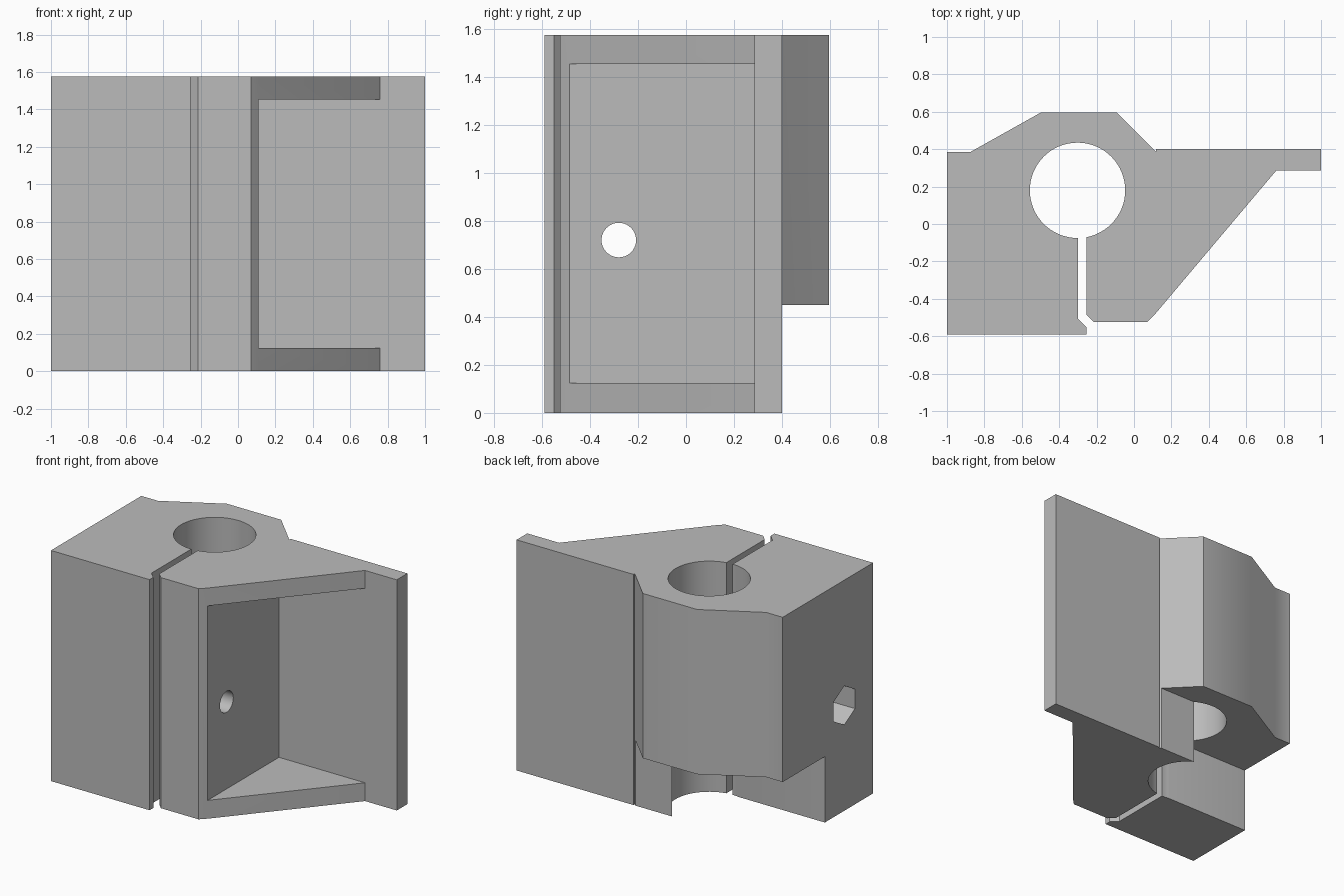
import bpy, bmesh
from math import sin, cos, pi, radians
from mathutils import Matrix

cube = bpy.data.objects.get("Cube")
if cube:
    bpy.data.objects.remove(cube, do_unlink=True)

grey = bpy.data.materials.new("plain grey")
grey.use_nodes = True
COLOUR = (0.5, 0.5, 0.5, 1)
grey.diffuse_color = COLOUR
grey.node_tree.nodes["Principled BSDF"].inputs["Base Color"].default_value = COLOUR

# Axis frames that carry a local (u, v, w) extrusion into the model
ALONG_Z = Matrix.Identity(4)
ALONG_X = Matrix(((0, 0, 1, 0), (1, 0, 0, 0), (0, 1, 0, 0), (0, 0, 0, 1)))
ALONG_Y = Matrix(((1, 0, 0, 0), (0, 0, 1, 0), (0, 1, 0, 0), (0, 0, 0, 1)))


def prism(name, outline, low, high, frame=ALONG_Z):
    """Extrude a closed outline from low to high along the frame's third axis."""
    bm = bmesh.new()
    face = bm.faces.new([bm.verts.new((u, v, low)) for u, v in outline])
    side = bmesh.ops.extrude_face_region(bm, geom=[face])["geom"]
    moved = [g for g in side if isinstance(g, bmesh.types.BMVert)]
    bmesh.ops.translate(bm, vec=(0, 0, high - low), verts=moved)
    bm.transform(frame)
    bmesh.ops.recalc_face_normals(bm, faces=bm.faces)
    mesh = bpy.data.meshes.new(name)
    bm.to_mesh(mesh)
    bm.free()
    mesh.materials.append(grey)
    obj = bpy.data.objects.new(name, mesh)
    bpy.context.collection.objects.link(obj)
    return obj


def arc(u, v, radius, start=0, sweep=2 * pi, steps=64, closed=True):
    count = steps if closed else steps + 1
    angles = [start + sweep * i / steps for i in range(count)]
    return [(u + radius * cos(a), v + radius * sin(a)) for a in angles]


def rect(u0, u1, v0, v1):
    return [(u0, v0), (u1, v0), (u1, v1), (u0, v1)]


HEIGHT = 1.575
# Clamp body outline with slit, mounting plate and faceted back
body = prism("clamp_bracket", [
    (-1, -0.59), (-0.255, -0.59), (-0.255, -0.55), (-0.3, -0.505),
    (-0.3, 0.1), (-0.255, 0.1), (-0.255, -0.485), (-0.215, -0.525),
    (0.07, -0.525), (0.11, -0.485), (0.76, 0.285), (1, 0.285), (1, 0.4),
    (0.117, 0.4), (0.117, 0.387), (0.103, 0.4), (-0.09, 0.595), (-0.5, 0.595),
    (-0.875, 0.385), (-1, 0.385)], 0, HEIGHT)

cutters = [
    # Vertical bore for the pole
    prism("bore_cutter", arc(-0.302, 0.18, 0.255), -0.1, HEIGHT + 0.1),
    # Lower back step: deep on the left jaw, flush with the plate on the right
    prism("step_cutter", [(-1.1, -0.07), (-0.28, -0.07), (-0.28, 0.4),
                          (0.3, 0.4), (0.3, 0.8), (-1.1, 0.8)], -0.1, 0.45),
    # Open pocket between the two gussets
    prism("pocket_cutter", rect(0.11, 1.1, -0.8, 0.285), 0.125, 1.453),
    # Long slot through the plate
    prism("slot_cutter",
          arc(0.665, 1.02, 0.12, 0, pi, 24, False)
          + arc(0.665, 0.405, 0.12, pi, pi, 24, False), 0.2, 0.5, ALONG_Y),
]
# Clamp screws: clearance hole, head recess and hexagonal nut pocket
for z in (0.72, 1.265):
    cutters += [
        prism("screw_hole_cutter", arc(-0.28, z, 0.072, steps=40), -1.1, 0.2, ALONG_X),
        prism("head_recess_cutter", arc(-0.28, z, 0.124, steps=48), -0.09, 0.2, ALONG_X),
        prism("nut_pocket_cutter", arc(-0.28, z, 0.133, pi / 6, steps=6), -1.1, -0.7, ALONG_X),
    ]

for cutter in cutters:
    cutter.hide_render = True
    cut = body.modifiers.new(cutter.name, 'BOOLEAN')
    cut.operation = 'DIFFERENCE'
    cut.solver = 'EXACT'
    cut.object = cutter

# Bake the cuts, then drop the helpers
graph = bpy.context.evaluated_depsgraph_get()
baked = bpy.data.meshes.new_from_object(body.evaluated_get(graph))
body.modifiers.clear()
body.data = baked
for cutter in cutters:
    bpy.data.objects.remove(cutter, do_unlink=True)

bpy.ops.object.select_all(action='DESELECT')
body.select_set(True)
bpy.context.view_layer.objects.active = body
bpy.ops.object.shade_smooth_by_angle(angle=radians(30))
